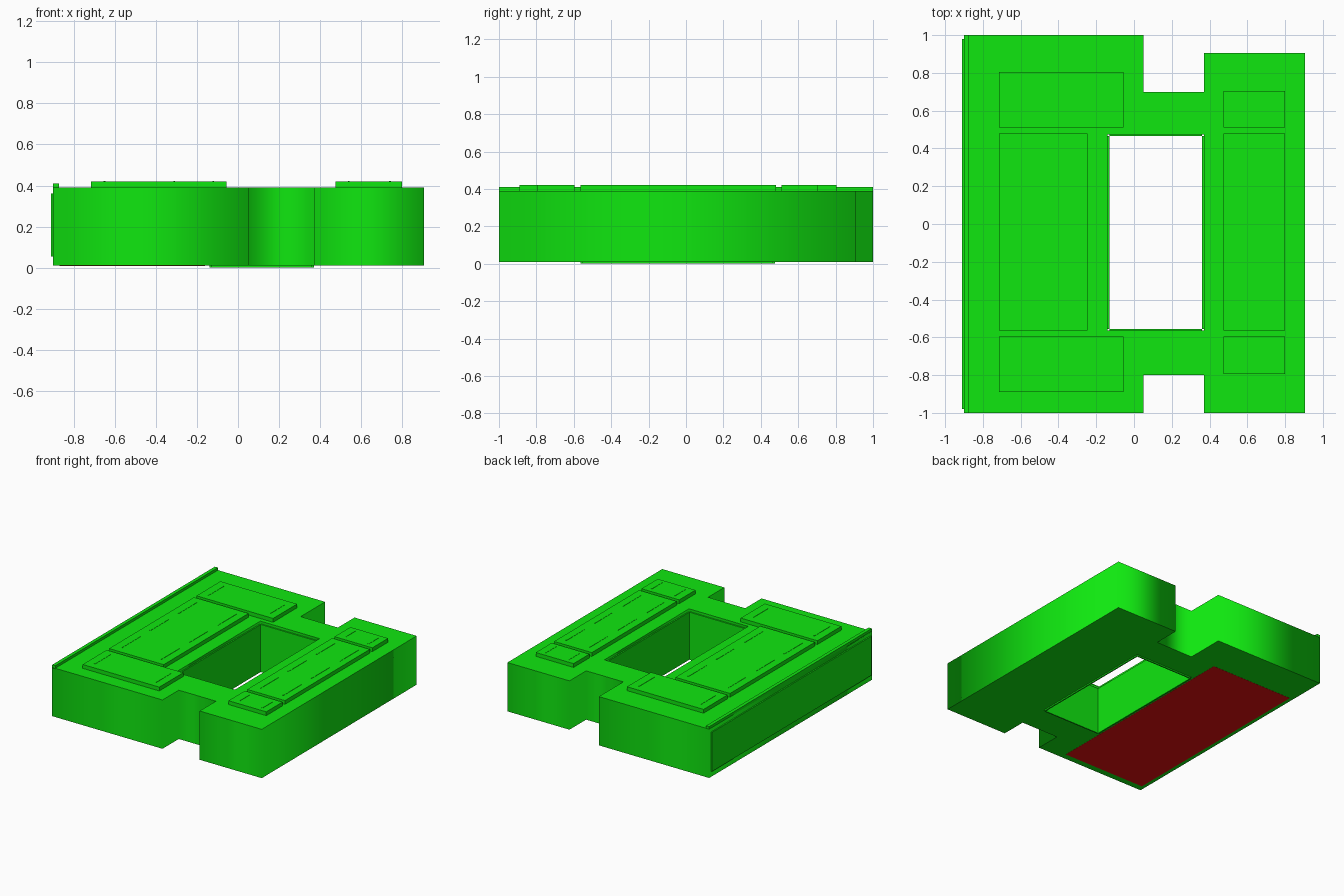
import bpy, bmesh

if "Cube" in bpy.data.objects:
    bpy.data.objects.remove(bpy.data.objects["Cube"])

def material(name, colour):
    m = bpy.data.materials.new(name)
    m.diffuse_color = colour
    m.use_nodes = True
    m.node_tree.nodes["Principled BSDF"].inputs["Base Color"].default_value = m.diffuse_color
    return m

green = material("green", (0.005, 0.8, 0.005, 1))
red = material("red", (0.8, 0.005, 0.005, 1))

def boxes(name, items, mat=green):
    """One object made of boxes given as (x0, x1, y0, y1, z0, z1)."""
    bm = bmesh.new()
    for x0, x1, y0, y1, z0, z1 in items:
        verts = bmesh.ops.create_cube(bm, size=1)["verts"]
        for v in verts:
            v.co = ((x0 + x1) / 2 + v.co.x * (x1 - x0),
                    (y0 + y1) / 2 + v.co.y * (y1 - y0),
                    (z0 + z1) / 2 + v.co.z * (z1 - z0))
    me = bpy.data.meshes.new(name)
    bm.to_mesh(me)
    bm.free()
    me.materials.append(mat)
    ob = bpy.data.objects.new(name, me)
    bpy.context.collection.objects.link(ob)
    return ob

# Main block: two wings and two links around a courtyard
outline = [(-0.90, -1), (0.05, -1), (0.05, -0.8), (0.37, -0.8), (0.37, -1), (0.905, -1),
           (0.905, 0.905), (0.37, 0.905), (0.37, 0.70), (0.05, 0.70), (0.05, 1), (-0.90, 1)]
HX0, HX1, HY0, HY1 = -0.14, 0.37, -0.565, 0.475
hole = [(HX0, HY0), (HX0, HY1), (HX1, HY1), (HX1, HY0)]
cu = bpy.data.curves.new("building_block", 'CURVE')
cu.dimensions = '2D'
cu.fill_mode = 'BOTH'
cu.extrude = 0.19
for loop in (outline, hole):
    sp = cu.splines.new('POLY')
    sp.points.add(len(loop) - 1)
    for p, (x, y) in zip(sp.points, loop):
        p.co = (x, y, 0, 1)
    sp.use_cyclic_u = True
cu.materials.append(green)
block = bpy.data.objects.new("building_block", cu)
block.location.z = 0.20
bpy.context.collection.objects.link(block)
bpy.context.view_layer.objects.active = block
block.select_set(True)
bpy.ops.object.convert(target='MESH')

# Thin panels lining the courtyard, open at the corners
T = 0.01
boxes("courtyard_panels", [
    (HX0, HX0 + T, HY0 + T, HY1 - T, 0, 0.37),
    (HX1 - T, HX1, HY0 + T, HY1 - T, 0, 0.37),
    (HX0 + T, HX1 - T, HY0, HY0 + T, 0, 0.37),
    (HX0 + T, HX1 - T, HY1 - T, HY1, 0, 0.37)])

# Left parapet and facade panel
boxes("parapet", [(-0.90, -0.873, -1, 1, 0.385, 0.41)])
boxes("facade_panel", [(-0.91, -0.895, -0.98, 0.98, 0.055, 0.36)])

# Raised roof platforms with thin strips on top
roofs = {
    "roof_back_left": (-0.715, -0.055, 0.51, 0.805, 1, (-0.65, -0.12)),
    "roof_middle_left": (-0.715, -0.245, -0.565, 0.48, 3, (-0.65, -0.31)),
    "roof_front_left": (-0.715, -0.055, -0.89, -0.595, 1, (-0.65, -0.12)),
    "roof_back_right": (0.475, 0.80, 0.51, 0.705, 1, (0.54, 0.74)),
    "roof_middle_right": (0.475, 0.80, -0.565, 0.48, 3, (0.54, 0.74)),
    "roof_front_right": (0.475, 0.80, -0.795, -0.595, 1, (0.54, 0.74)),
}
for name, (x0, x1, y0, y1, n, xs) in roofs.items():
    boxes(name, [(x0, x1, y0, y1, 0.385, 0.42)])
    step = (y1 - y0) / n
    strips = []
    for x in xs:
        for i in range(n):
            c = y0 + step * (i + 0.5)
            strips.append((x - 0.004, x + 0.004, c - step * 0.32, c + step * 0.32, 0.419, 0.422))
    boxes(name + "_strips", strips)

# Red base plate under the left wing
boxes("base_plate", [(-0.87, -0.16, -0.95, 0.70, 0.009, 0.012)], red)
